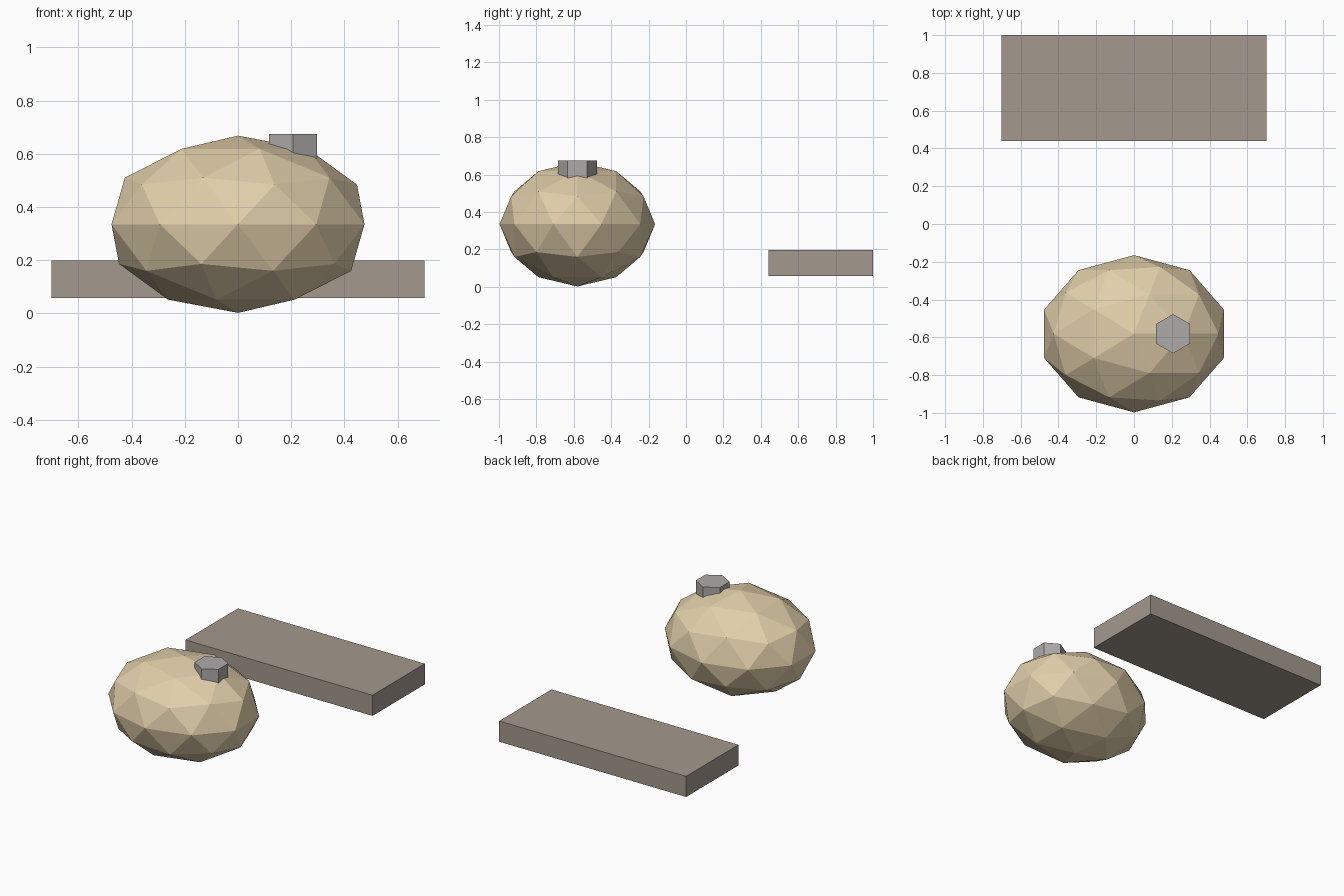
import bpy

if "Cube" in bpy.data.objects:
    bpy.data.objects.remove(bpy.data.objects["Cube"])


def finish(name, size=None, color=None):
    ob = bpy.context.object
    ob.name = name
    if size:
        ob.scale = size
        bpy.ops.object.transform_apply(location=False, rotation=False, scale=True)
    if color:
        mat = bpy.data.materials.new(name + "_color")
        mat.diffuse_color = (*color, 1)
        mat.use_nodes = True
        mat.node_tree.nodes["Principled BSDF"].inputs["Base Color"].default_value = mat.diffuse_color
        ob.data.materials.append(mat)
    return ob


# Faceted, flattened round body
bpy.ops.mesh.primitive_ico_sphere_add(subdivisions=2, radius=1, location=(0, -0.581, 0.335))
finish("round_body", (0.5, 0.416, 0.333), (0.75, 0.62, 0.40))

# Six-sided cap set into the top of the body
bpy.ops.mesh.primitive_cylinder_add(vertices=6, radius=0.104, depth=0.125,
                                    location=(0.207, -0.581, 0.6125))
finish("hex_cap", None, (0.42, 0.41, 0.40))

# Separate flat slab behind
bpy.ops.mesh.primitive_cube_add(size=1, location=(0, 0.72, 0.128))
finish("slab", (1.402, 0.56, 0.14), (0.37, 0.32, 0.27))
